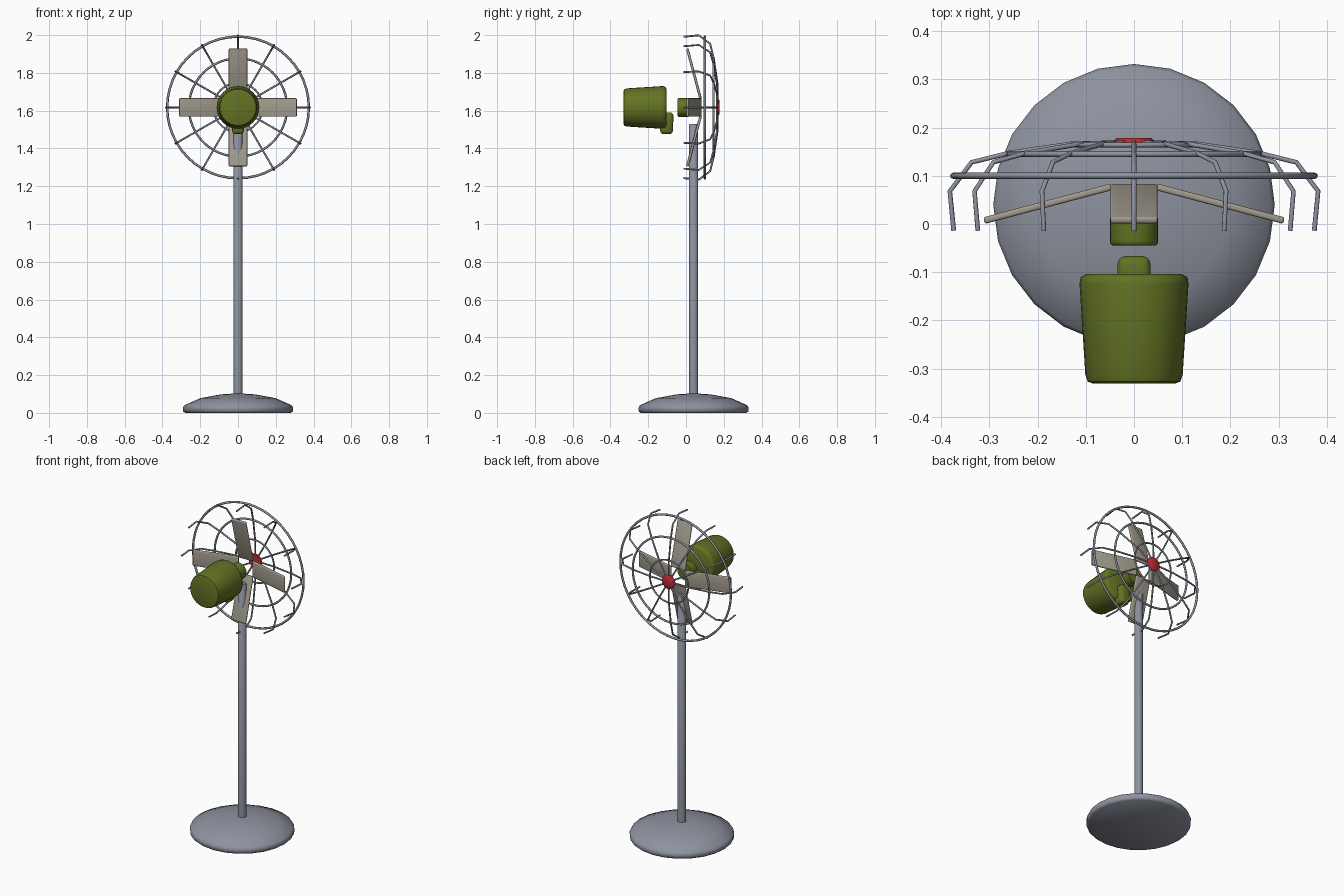
import bpy, bmesh
from math import sin, cos, pi, radians, atan2, hypot
from mathutils import Matrix, Vector

if "Cube" in bpy.data.objects:
    bpy.data.objects.remove(bpy.data.objects["Cube"])

HUB_Z = 1.617


def material(name, rgb):
    m = bpy.data.materials.new(name)
    m.diffuse_color = (*rgb, 1)
    m.use_nodes = True
    m.node_tree.nodes["Principled BSDF"].inputs["Base Color"].default_value = m.diffuse_color
    return m


STEEL = material("blue_grey_steel", (0.27, 0.29, 0.345))
GREEN = material("olive_green", (0.125, 0.17, 0.017))
TAN = material("warm_grey", (0.36, 0.33, 0.27))
RED = material("red", (0.5, 0.025, 0.03))


def finish(name, bm, mat=STEEL, angle=50):
    bmesh.ops.recalc_face_normals(bm, faces=bm.faces)
    me = bpy.data.meshes.new(name)
    bm.to_mesh(me)
    bm.free()
    ob = bpy.data.objects.new(name, me)
    bpy.context.collection.objects.link(ob)
    me.materials.append(mat)
    bpy.ops.object.select_all(action='DESELECT')
    ob.select_set(True)
    bpy.context.view_layer.objects.active = ob
    bpy.ops.object.shade_smooth_by_angle(angle=radians(angle))
    return ob


def lathe(name, profile, segs, loc, along_y=False, mat=STEEL):
    """Closed solid of revolution from (radius, height) points."""
    bm = bmesh.new()
    rings = [[bm.verts.new((r * cos(2 * pi * i / segs), r * sin(2 * pi * i / segs), h))
              for i in range(segs)] for r, h in profile]
    for a, b in zip(rings, rings[1:]):
        for i in range(segs):
            j = (i + 1) % segs
            bm.faces.new((a[i], a[j], b[j], b[i]))
    bm.faces.new(rings[0])
    bm.faces.new(rings[-1])
    rot = Matrix.Rotation(-pi / 2, 4, 'X') if along_y else Matrix()
    bm.transform(Matrix.Translation(loc) @ rot)
    return finish(name, bm, mat)


def rounded_box(name, size, matrix, bevel, mat, taper=1.0):
    bm = bmesh.new()
    bmesh.ops.create_cube(bm, size=1)
    for v in bm.verts:
        k = taper if v.co.z < 0 else 1
        v.co = Vector((v.co.x * size[0] * k, v.co.y * size[1] * k, v.co.z * size[2]))
    bmesh.ops.bevel(bm, geom=bm.edges[:], offset=bevel, segments=3, profile=0.5, affect='EDGES')
    bm.transform(matrix)
    return finish(name, bm, mat)


def tube(points, radius, sides=8):
    """Wire swept along a path lying in the x-y plane, turned by the caller."""
    bm = bmesh.new()
    pts = [Vector(p) for p in points]
    rings = []
    for i, p in enumerate(pts):
        t = (pts[min(i + 1, len(pts) - 1)] - pts[max(i - 1, 0)]).normalized()
        side = Vector((-t.y, t.x, 0))
        rings.append([bm.verts.new(p + radius * (side * cos(2 * pi * k / sides)
                      + Vector((0, 0, 1)) * sin(2 * pi * k / sides))) for k in range(sides)])
    for a, b in zip(rings, rings[1:]):
        for k in range(sides):
            j = (k + 1) % sides
            bm.faces.new((a[k], a[j], b[j], b[k]))
    bm.faces.new(rings[0])
    bm.faces.new(rings[-1])
    return bm


# Base and pole
lathe("base", [(0.28, 0), (0.29, 0.008), (0.292, 0.026), (0.285, 0.04),
               (0.2, 0.078), (0.09, 0.098), (0.03, 0.102)], 24, (0, 0.04, 0))
lathe("pole", [(0.024, 0.08), (0.024, 1.525), (0.02, 1.53)], 20, (0, 0.04, 0))

# Motor housing, bracket below it and rotor hub
lathe("motor_housing", [(0.085, -0.331), (0.096, -0.327), (0.101, -0.313), (0.113, -0.125),
                        (0.111, -0.111), (0.1, -0.104)], 32, (0, 0, HUB_Z), True, GREEN)
rounded_box("motor_bracket", (0.07, 0.075, 0.115),
            Matrix.Translation((0, -0.103, 1.533)), 0.018, GREEN, 0.88)
lathe("hub", [(0.044, -0.045), (0.049, -0.041), (0.05, -0.035), (0.05, 0.012)],
      24, (0, 0, HUB_Z), True, GREEN)

# Four swept-forward blades
inner, outer = Vector((0.047, 0.077)), Vector((0.311, 0.007))
d = outer - inner
for i in range(4):
    m = (Matrix.Translation((0, 0, HUB_Z)) @ Matrix.Rotation(i * pi / 2, 4, 'Y')
         @ Matrix.Translation(((inner.x + outer.x) / 2, (inner.y + outer.y) / 2, 0))
         @ Matrix.Rotation(atan2(d.y, d.x), 4, 'Z'))
    rounded_box(f"blade_{i + 1}", (hypot(d.x, d.y), 0.014, 0.098), m, 0.005, TAN)

# Wire guard: twelve bent spokes
path = [(0.02, 0.169, 0), (0.13, 0.166, 0), (0.26, 0.147, 0),
        (0.337, 0.128, 0), (0.382, 0.068, 0), (0.374, -0.014, 0)]
for i in range(12):
    bm = tube(path, 0.005)
    bm.transform(Matrix.Translation((0, 0, HUB_Z)) @ Matrix.Rotation(i * pi / 6, 4, 'Y'))
    finish(f"guard_spoke_{i + 1}", bm)

# Wire guard: three rings
for name, r, y, w in (("outer", 0.375, 0.1, 0.0065), ("middle", 0.26, 0.145, 0.006),
                      ("inner", 0.13, 0.164, 0.005)):
    bpy.ops.mesh.primitive_torus_add(major_radius=r, minor_radius=w, major_segments=48,
                                     minor_segments=8, location=(0, y, HUB_Z),
                                     rotation=(pi / 2, 0, 0))
    ring = bpy.context.object
    ring.name = f"guard_ring_{name}"
    ring.data.materials.append(STEEL)
    bpy.ops.object.shade_smooth_by_angle(angle=radians(60))

# Red cap at the guard centre
lathe("guard_cap", [(0.042, 0.163), (0.042, 0.173), (0.036, 0.178)], 24, (0, 0, HUB_Z), True, RED)
